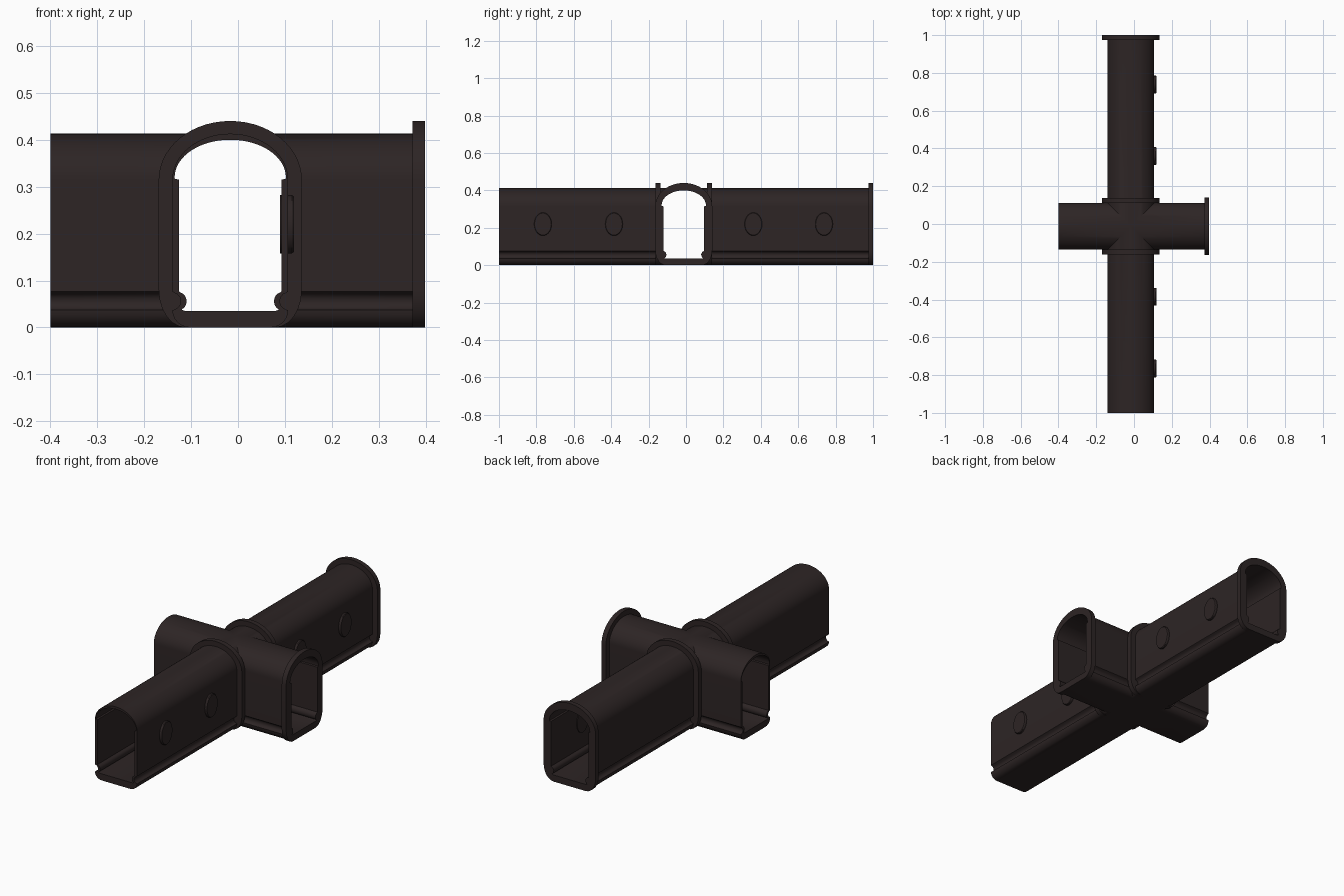
import bpy, bmesh, math

if "Cube" in bpy.data.objects:
    bpy.data.objects.remove(bpy.data.objects["Cube"])

mat = bpy.data.materials.new("dark brown metal")
mat.diffuse_color = (0.026, 0.018, 0.018, 1)
mat.use_nodes = True
mat.node_tree.nodes["Principled BSDF"].inputs["Base Color"].default_value = mat.diffuse_color
CX, CY = -0.0165, -0.012      # centre lines of the long and the cross tunnel


def arc(cx, cz, rx, rz, a0, a1, n):
    return [(cx + rx * math.cos(math.radians(a0 + (a1 - a0) * i / n)),
             cz + rz * math.sin(math.radians(a0 + (a1 - a0) * i / n))) for i in range(n + 1)]


def mirrored(half):
    # half runs from the bottom right up to the apex on the centre line
    return half + [(-x, z) for x, z in reversed(half) if x > 1e-5]


# cross-sections: rounded belly, side groove, straight wall, arched roof
OUTER = mirrored(arc(0.085, 0.037, 0.0385, 0.037, -90, 0, 6)
                 + arc(0.1235, 0.056, 0.018, 0.0185, 260, 100, 6)
                 + [(0.1235, 0.077)]
                 + arc(0, 0.315, 0.1235, 0.098, 0, 90, 14))
INNER = mirrored([(0.096, 0.035)]
                 + arc(0.1095, 0.056, 0.0165, 0.019, 250, 100, 6)
                 + [(0.1095, 0.077), (0.1095, 0.315), (0.1185, 0.317)]
                 + arc(0, 0.32, 0.1185, 0.08, 4, 90, 14))
FLANGE = mirrored(arc(0.095, 0.08, 0.0575, 0.08, -90, 0, 6)
                  + arc(0, 0.315, 0.1525, 0.125, 0, 90, 14))


def extrude(name, pts, axis, a, b):
    def place(u, z, t):
        return (CX + u, t, z) if axis == 'y' else (t, CY + u, z)
    bm = bmesh.new()
    r0 = [bm.verts.new(place(u, z, a)) for u, z in pts]
    r1 = [bm.verts.new(place(u, z, b)) for u, z in pts]
    bm.faces.new(r0)
    bm.faces.new(r1)
    for i in range(len(pts)):
        j = (i + 1) % len(pts)
        bm.faces.new((r0[i], r0[j], r1[j], r1[i]))
    bmesh.ops.recalc_face_normals(bm, faces=bm.faces)
    return finish(name, bm)


def finish(name, bm):
    me = bpy.data.meshes.new(name)
    bm.to_mesh(me)
    bm.free()
    me.materials.append(mat)
    ob = bpy.data.objects.new(name, me)
    bpy.context.collection.objects.link(ob)
    return ob


def boolean(ob, other, op):
    m = ob.modifiers.new("cut", 'BOOLEAN')
    m.object, m.operation, m.solver = other, op, 'EXACT'
    bpy.context.view_layer.objects.active = ob
    bpy.ops.object.modifier_apply(modifier=m.name)


def smooth(ob):
    bpy.ops.object.select_all(action='DESELECT')
    ob.select_set(True)
    bpy.context.view_layer.objects.active = ob
    bpy.ops.object.shade_smooth_by_angle(angle=math.radians(30))


# crossing tunnels, joined and hollowed
tunnels = extrude("tunnels", OUTER, 'y', -1, 0.99)
cross = extrude("cross_tunnel_helper", OUTER, 'x', -0.4, 0.39)
bore_y = extrude("long_bore_helper", INNER, 'y', -1.1, 1.1)
bore_x = extrude("cross_bore_helper", INNER, 'x', -0.6, 0.6)
boolean(tunnels, cross, 'UNION')
boolean(tunnels, bore_y, 'DIFFERENCE')
boolean(tunnels, bore_x, 'DIFFERENCE')
smooth(tunnels)

# raised collars at the open ends and beside the junction
for name, axis, a, b, bore in (("rear_collar", 'y', 0.975, 1.0, bore_y),
                               ("junction_collar_rear", 'y', 0.112, 0.138, bore_y),
                               ("junction_collar_front", 'y', -0.162, -0.136, bore_y),
                               ("side_collar", 'x', 0.372, 0.398, bore_x)):
    c = extrude(name, FLANGE, axis, a, b)
    boolean(c, bore, 'DIFFERENCE')
    smooth(c)

for helper in (cross, bore_y, bore_x):
    bpy.data.objects.remove(helper)

# oval portholes along the right wall
for i, y in enumerate((-0.765, -0.385, 0.36, 0.738)):
    bm = bmesh.new()
    rings = [[bm.verts.new((x, y + u, 0.22 + z)) for u, z in arc(0, 0, 0.047 * s, 0.062 * s, 0, 360, 28)[:-1]]
             for x, s in ((0.089, 1), (0.115, 1), (0.119, 0.95))]
    bm.faces.new(rings[0])
    bm.faces.new(rings[-1])
    for p, q in zip(rings, rings[1:]):
        for k in range(28):
            bm.faces.new((p[k], p[(k + 1) % 28], q[(k + 1) % 28], q[k]))
    bmesh.ops.recalc_face_normals(bm, faces=bm.faces)
    smooth(finish(f"porthole_{i + 1}", bm))
